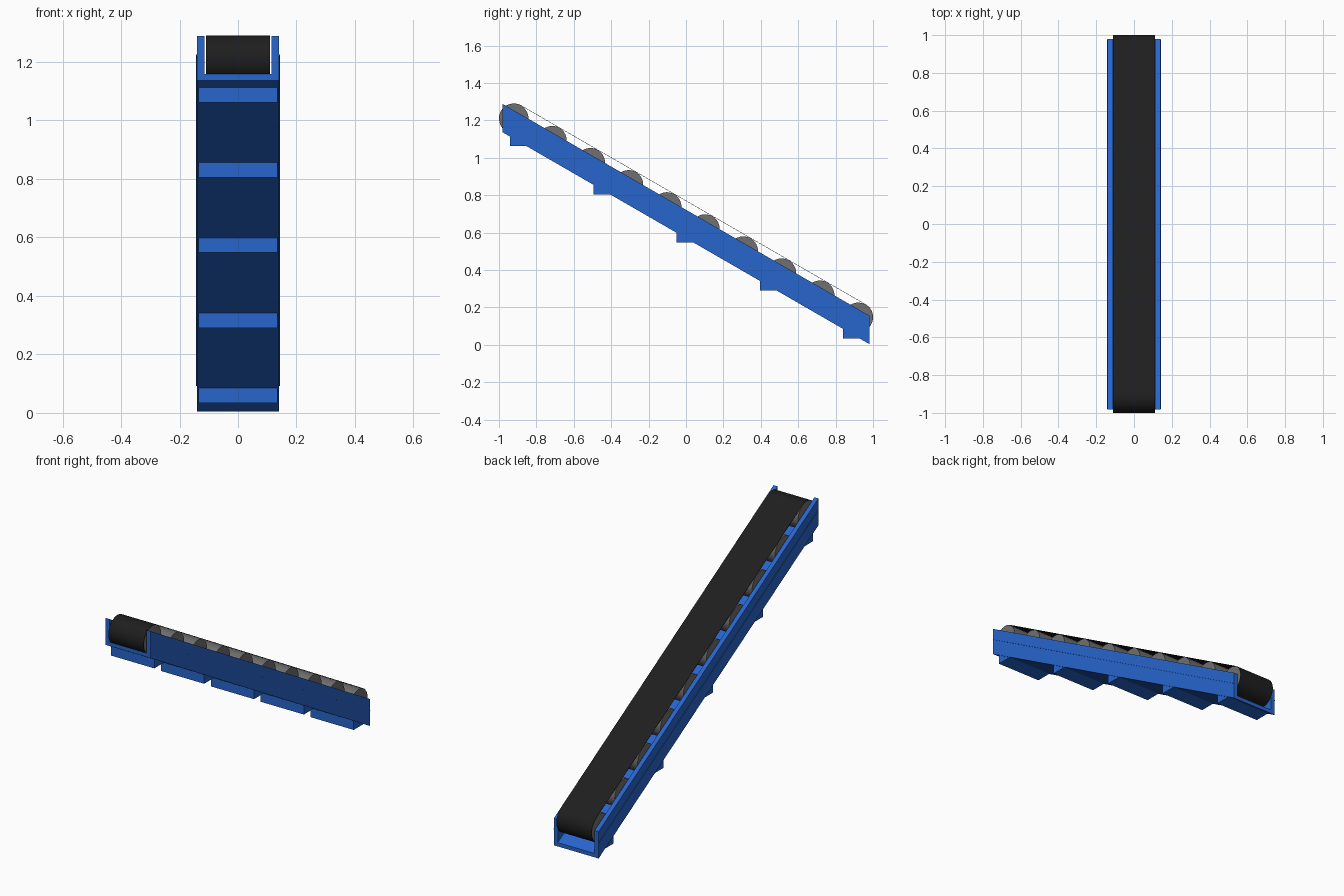
import bpy, bmesh, math

if "Cube" in bpy.data.objects:
    bpy.data.objects.remove(bpy.data.objects["Cube"])

SLOPE = math.tan(math.radians(30))
R_BELT, R_ROLL, END = 0.08, 0.078, 0.92
MID_Z = 0.679          # roller axis height at y = 0
BASE_Z = 0.57          # underside of the channel at y = 0


def material(name, color):
    m = bpy.data.materials.new(name)
    m.diffuse_color = color
    m.use_nodes = True
    m.node_tree.nodes["Principled BSDF"].inputs["Base Color"].default_value = m.diffuse_color
    return m


BLUE = material("blue_paint", (0.02, 0.13, 0.6, 1))
BLACK = material("black_rubber", (0.013, 0.013, 0.013, 1))
GREY = material("roller_grey", (0.16, 0.16, 0.16, 1))


def finish(name, bm, mat, smooth=False):
    bmesh.ops.recalc_face_normals(bm, faces=bm.faces)
    me = bpy.data.meshes.new(name)
    bm.to_mesh(me)
    bm.free()
    me.materials.append(mat)
    ob = bpy.data.objects.new(name, me)
    bpy.context.collection.objects.link(ob)
    if smooth:
        bpy.ops.object.select_all(action='DESELECT')
        bpy.context.view_layer.objects.active = ob
        ob.select_set(True)
        bpy.ops.object.shade_smooth_by_angle(angle=math.radians(35))
    return ob


def prism(name, yz, x0, x1, mat, smooth=False):
    """Extrude a side profile (y, z) across x."""
    bm = bmesh.new()
    f = bm.faces.new([bm.verts.new((x0, y, z)) for y, z in yz])
    ext = bmesh.ops.extrude_face_region(bm, geom=[f])["geom"]
    bmesh.ops.translate(bm, vec=(x1 - x0, 0, 0),
                        verts=[v for v in ext if isinstance(v, bmesh.types.BMVert)])
    return finish(name, bm, mat, smooth)


# U-shaped channel with vertical end cuts, sheared along the slope
bm = bmesh.new()
section = [(-0.14, 0), (0.14, 0), (0.14, 0.152), (0.115, 0.152),
           (0.115, 0.022), (-0.115, 0.022), (-0.115, 0.152), (-0.14, 0.152)]
rings = [[bm.verts.new((x, y, BASE_Z - y * SLOPE + z)) for x, z in section]
         for y in (-0.982, 0.98)]
n = len(section)
for i in range(n):
    j = (i + 1) % n
    bm.faces.new((rings[0][i], rings[0][j], rings[1][j], rings[1][i]))
for r in rings:
    bm.faces.new(r)
finish("channel_frame", bm, BLUE)

# Thin raised seam along each outer side
for s, side in ((-1, "left"), (1, "right")):
    prism(f"{side}_seam", [(y, BASE_Z - y * SLOPE + z) for y, z in
                           ((-0.98, 0.087), (0.978, 0.087), (0.978, 0.09), (-0.98, 0.09))],
          s * 0.139, s * 0.143, BLUE)

# Wedge feet under the channel
for k in range(5):
    y = -0.94 + 0.445 * k
    top = BASE_Z - y * SLOPE + 0.002
    drop = 0.053
    prism(f"wedge_foot_{k + 1}", [(y, top), (y, top - drop), (y + drop / SLOPE, top - drop)],
          -0.135, 0.135, BLUE)

# Rollers
for k in range(10):
    y = -END + 2 * END * k / 9
    c = MID_Z - y * SLOPE
    circle = [(y + R_ROLL * math.cos(a), c + R_ROLL * math.sin(a))
              for a in (math.tau * i / 40 for i in range(40))]
    prism(f"roller_{k + 1}", circle, -0.11, 0.11, GREY, True)

# Belt: thin open-sided loop around the two end rollers
def loop(radius):
    pts = []
    for y, start in ((END, -120), (-END, 60)):
        for i in range(21):
            a = math.radians(start + 9 * i)
            pts.append((y + radius * math.cos(a), MID_Z - y * SLOPE + radius * math.sin(a)))
    return pts


bm = bmesh.new()
strips = [[bm.verts.new((x, y, z)) for y, z in loop(r)]
          for x, r in ((-0.11, R_BELT), (0.11, R_BELT), (0.11, R_ROLL), (-0.11, R_ROLL))]
n = len(strips[0])
for a in range(4):
    p, q = strips[a], strips[(a + 1) % 4]
    for i in range(n):
        j = (i + 1) % n
        bm.faces.new((p[i], p[j], q[j], q[i]))
finish("conveyor_belt", bm, BLACK, True)
